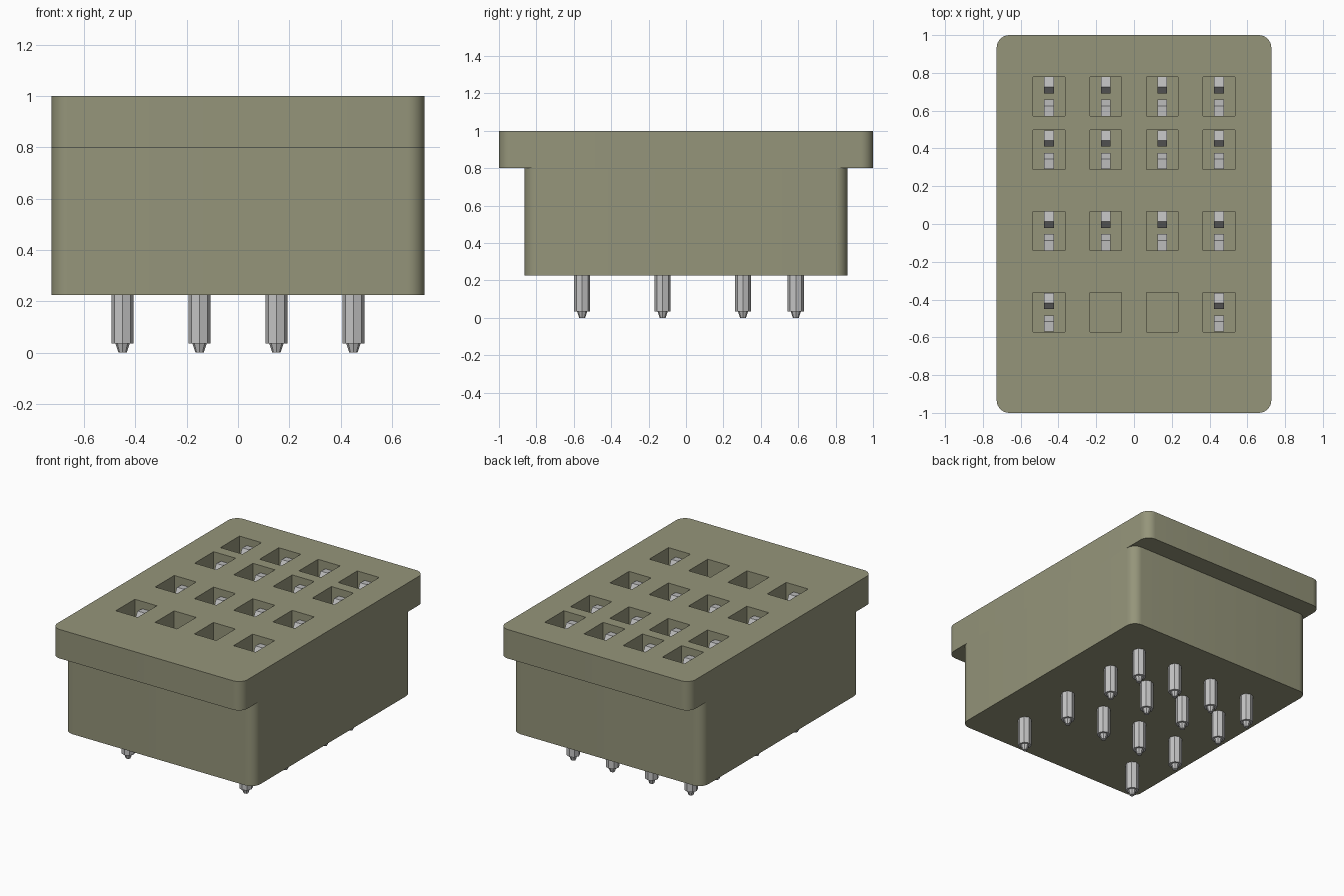
import bpy, bmesh
from math import pi, sin, cos, radians

cube = bpy.data.objects.get("Cube")
if cube:
    bpy.data.objects.remove(cube, do_unlink=True)

COLUMNS = (-0.45, -0.15, 0.15, 0.45)
ROWS = (0.675, 0.393, -0.037, -0.467)      # socket centres, back to front
PIN_SHIFT = -0.088                         # pins sit forward of their sockets
BASE_Z, LEDGE_Z, TOP_Z, FLOOR_Z = 0.225, 0.8, 1.0, 0.4


def material(name, rgb, roughness):
    mat = bpy.data.materials.new(name)
    mat.use_nodes = True
    mat.diffuse_color = (*rgb, 1)
    shader = mat.node_tree.nodes["Principled BSDF"]
    shader.inputs["Base Color"].default_value = (*rgb, 1)
    shader.inputs["Roughness"].default_value = roughness
    return mat


plastic = material("olive grey plastic", (0.30, 0.30, 0.195), 0.6)
metal = material("pale metal", (0.55, 0.55, 0.55), 0.5)


def finish(name, bm, mat=None):
    bmesh.ops.recalc_face_normals(bm, faces=bm.faces)
    mesh = bpy.data.meshes.new(name)
    bm.to_mesh(mesh)
    bm.free()
    if mat:
        mesh.materials.append(mat)
    obj = bpy.data.objects.new(name, mesh)
    bpy.context.collection.objects.link(obj)
    return obj


def prism(bm, points, offset):
    """Extrude a closed outline of 3D points along offset."""
    face = bm.faces.new([bm.verts.new(p) for p in points])
    ext = bmesh.ops.extrude_face_region(bm, geom=[face])
    verts = [v for v in ext["geom"] if isinstance(v, bmesh.types.BMVert)]
    bmesh.ops.translate(bm, verts=verts, vec=offset)


def rounded_outline(hx, hy, r, z, steps=8):
    points = []
    for corner, (sx, sy) in enumerate(((1, 1), (-1, 1), (-1, -1), (1, -1))):
        for i in range(steps + 1):
            a = (corner + i / steps) * pi / 2
            points.append((sx * (hx - r) + r * cos(a),
                           sy * (hy - r) + r * sin(a), z))
    return points


def frustum(bm, x, y, sides, r_low, z_low, r_high, z_high, turn=0):
    """Straight or tapered many-sided column."""
    rings = []
    for r, z in ((r_low, z_low), (r_high, z_high)):
        rings.append([bm.verts.new((x + r * cos(turn + 2 * pi * i / sides),
                                    y + r * sin(turn + 2 * pi * i / sides), z))
                      for i in range(sides)])
    low, high = rings
    bm.faces.new(low)
    bm.faces.new(high)
    for i in range(sides):
        j = (i + 1) % sides
        bm.faces.new((low[i], low[j], high[j], high[i]))


# Socket cutter, one box per socket
bm = bmesh.new()
for x in COLUMNS:
    for y in ROWS:
        hx, hy = 0.084, 0.104
        prism(bm, [(x + sx * hx, y + sy * hy, FLOOR_Z)
                   for sx, sy in ((1, 1), (-1, 1), (-1, -1), (1, -1))],
              (0, 0, TOP_Z + 0.1 - FLOOR_Z))
cutter = finish("socket_cutter", bm)
cutter.hide_render = True

# Housing: lower body and overhanging top flange, both pierced by the sockets
for name, half_depth, z0, z1 in (("lower_body", 0.863, BASE_Z, LEDGE_Z),
                                 ("top_flange", 1.0, LEDGE_Z, TOP_Z)):
    bm = bmesh.new()
    prism(bm, rounded_outline(0.727, half_depth, 0.067, z0), (0, 0, z1 - z0))
    part = finish(name, bm, plastic)
    cut = part.modifiers.new("sockets", 'BOOLEAN')
    cut.operation = 'DIFFERENCE'
    cut.solver = 'EXACT'
    cut.object = cutter
    bpy.ops.object.select_all(action='DESELECT')
    part.select_set(True)
    bpy.context.view_layer.objects.active = part
    bpy.ops.object.modifier_apply(modifier=cut.name)
    bpy.ops.object.shade_smooth_by_angle(angle=radians(30))
bpy.data.objects.remove(cutter, do_unlink=True)

# Pins and spring contacts; the two middle front sockets are empty
PRONG = ((0.103, 0.95), (0.05, 0.955), (0.017, 0.89),
         (0.017, 0.83), (0.05, FLOOR_Z), (0.103, FLOOR_Z))
pins, contacts = bmesh.new(), bmesh.new()
for y in ROWS:
    for x in COLUMNS:
        if y == ROWS[-1] and abs(x) < 0.3:
            continue
        py = y + PIN_SHIFT
        frustum(pins, x, py, 8, 0.043, 0.035, 0.043, BASE_Z + 0.03)
        frustum(pins, x, py, 8, 0.016, 0, 0.028, 0.036)
        for side in (1, -1):
            prism(contacts, [(x - 0.026, y + side * p, z) for p, z in PRONG],
                  (0.052, 0, 0))
finish("pins", pins, metal)
finish("spring_contacts", contacts, metal)
